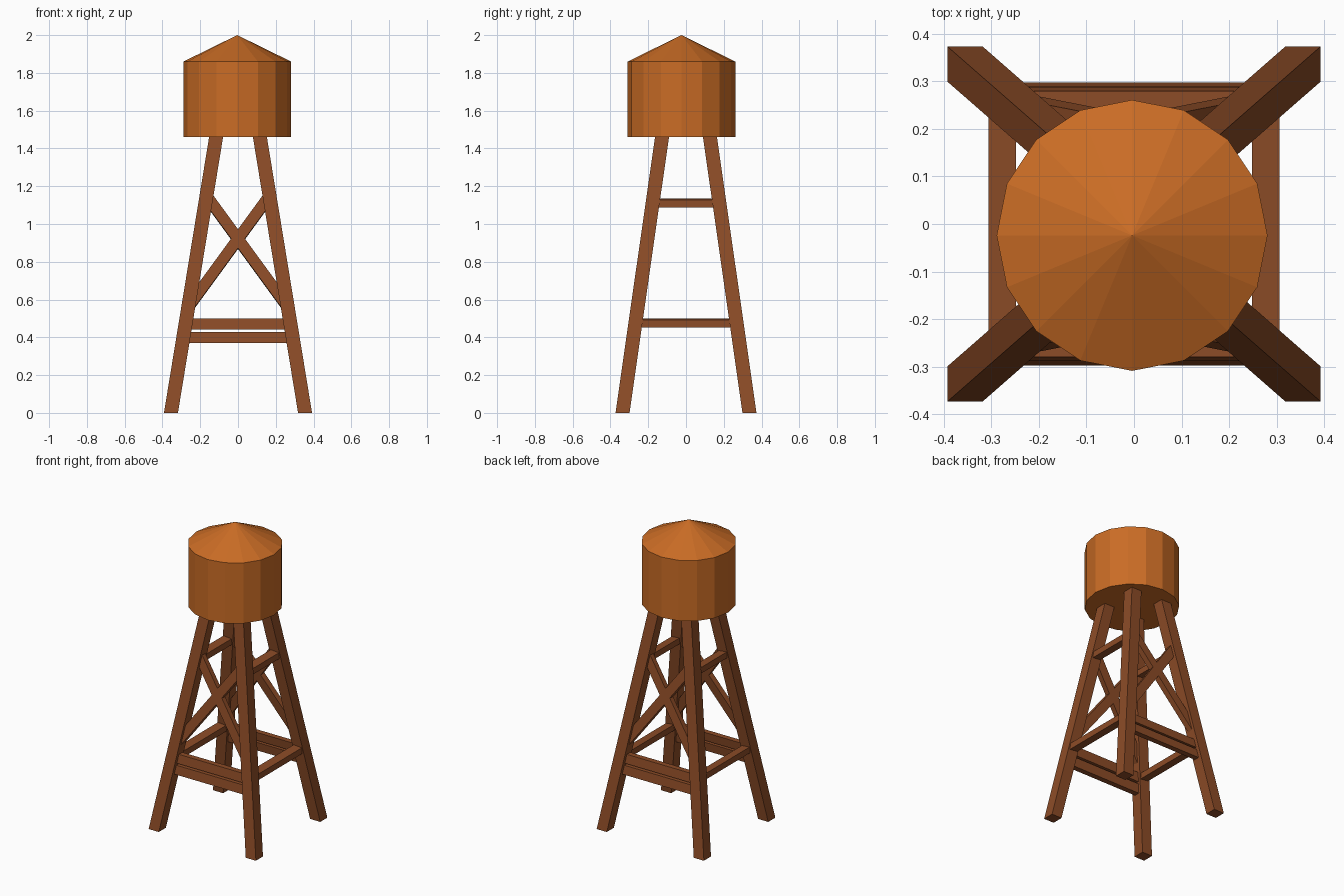
import bpy, bmesh
from mathutils import Vector

if "Cube" in bpy.data.objects:
    bpy.data.objects.remove(bpy.data.objects["Cube"])

def material(name, rgb):
    m = bpy.data.materials.new(name)
    m.diffuse_color = (*rgb, 1)
    m.use_nodes = True
    m.node_tree.nodes["Principled BSDF"].inputs["Base Color"].default_value = m.diffuse_color
    return m

ORANGE = material("orange_paint", (0.59, 0.150, 0.0185))
BROWN = material("brown_timber", (0.265, 0.072, 0.020))

def finish(name, bm, mat):
    bmesh.ops.recalc_face_normals(bm, faces=bm.faces)
    me = bpy.data.meshes.new(name)
    bm.to_mesh(me)
    bm.free()
    me.materials.append(mat)
    ob = bpy.data.objects.new(name, me)
    bpy.context.collection.objects.link(ob)
    return ob

def beam(name, p0, p1, u, v):
    """Straight timber from p0 to p1; u and v are half-width vectors of its section."""
    bm = bmesh.new()
    u, v = Vector(u), Vector(v)
    ends = [[bm.verts.new(Vector(p) + a * u + b * v)
             for a, b in ((-1, -1), (1, -1), (1, 1), (-1, 1))] for p in (p0, p1)]
    for ring in ends:
        bm.faces.new(ring)
    for i in range(4):
        j = (i + 1) % 4
        bm.faces.new((ends[0][i], ends[0][j], ends[1][j], ends[1][i]))
    return finish(name, bm, BROWN)

def leg_centre(z):
    """Distance of a leg's centre line from the x and y middle at height z."""
    t = z / 1.46
    return 0.355 + (0.116 - 0.355) * t, 0.336 + (0.127 - 0.336) * t

# Four splayed legs
H = 0.037
for sx, side in ((-1, "left"), (1, "right")):
    for sy, end in ((-1, "front"), (1, "back")):
        x0, y0 = leg_centre(0)
        x1, y1 = leg_centre(1.465)
        beam(f"{end}_{side}_leg", (sx * x0, sy * y0, 0), (sx * x1, sy * y1, 1.465),
             (H, 0, 0), (0, H, 0))

# Front and back: paired rails and crossed braces
for sy, end in ((-1, "front"), (1, "back")):
    for label, z, h in (("lower", 0.399, 0.029), ("upper", 0.47, 0.029)):
        x, y = leg_centre(z)
        y -= 0.003
        beam(f"{end}_{label}_rail", (-x, sy * y, z), (x, sy * y, z),
             (0, -sy * h * 0.143, h), (0, 0.018, 0))
    for s, label in ((-1, "a"), (1, "b")):
        top, low = (s * 0.165, 1.146), (-s * 0.26, 0.564)
        p0 = Vector((top[0], sy * leg_centre(top[1])[1], top[1]))
        p1 = Vector((low[0], sy * leg_centre(low[1])[1], low[1]))
        out = Vector((0, sy, 0.143)).normalized()
        across = (p1 - p0).cross(out).normalized()
        beam(f"{end}_cross_brace_{label}", p0, p1, across * 0.0295, out * 0.018)

# Left and right: single rails low and high
for sx, side in ((-1, "left"), (1, "right")):
    for label, z in (("lower", 0.476), ("upper", 1.111)):
        x, y = leg_centre(z)
        beam(f"{side}_{label}_rail", (sx * x, -y, z), (sx * x, y, z),
             (0.029, 0, -0.003), (0, 0, 0.02))

# Sixteen-sided tank with a conical roof raised from its top face
bm = bmesh.new()
bmesh.ops.create_cone(bm, cap_ends=True, segments=16, radius1=0.285, radius2=0.285, depth=0.4)
top = max(bm.faces, key=lambda f: f.calc_center_median().z)
apex = bmesh.ops.poke(bm, faces=[top])["verts"][0]
apex.co.z += 0.14
tank = finish("water_tank", bm, ORANGE)
tank.location = (-0.004, -0.024, 1.66)
